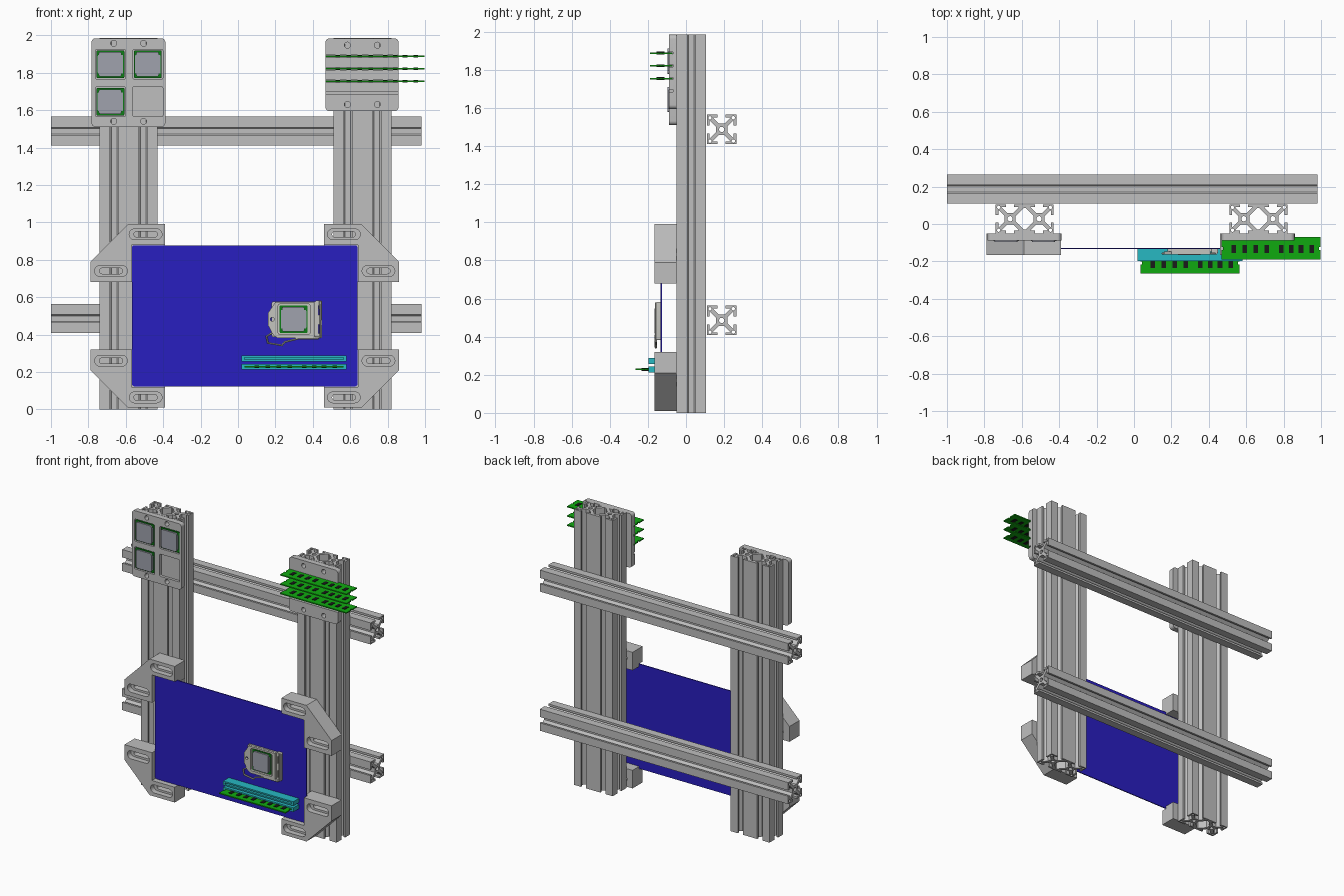
import bpy, bmesh, math
from mathutils import Matrix

cube = bpy.data.objects.get("Cube")
if cube:
    bpy.data.objects.remove(cube)


def material(name, rgb):
    m = bpy.data.materials.new(name)
    m.use_nodes = True
    m.diffuse_color = (*rgb, 1)
    m.node_tree.nodes["Principled BSDF"].inputs["Base Color"].default_value = (*rgb, 1)
    return m


GREY = material("aluminium grey", (0.52, 0.52, 0.52))
BLUE = material("board blue", (0.022, 0.013, 0.53))
GREEN = material("card green", (0.005, 0.4, 0.005))
DARK_GREEN = material("chip carrier green", (0.004, 0.2, 0.008))
TEAL = material("socket teal", (0.02, 0.48, 0.54))
LID = material("chip lid grey", (0.35, 0.36, 0.42))
STEEL = material("latch steel", (0.56, 0.56, 0.52))
BLACK = material("chip black", (0.01, 0.01, 0.01))

# Directions in which an outline can be extruded
AXES = {
    "front": Matrix(((1, 0, 0, 0), (0, 0, -1, 0), (0, 1, 0, 0), (0, 0, 0, 1))),
    "up": Matrix.Identity(4),
    "side": Matrix(((0, 0, 1, 0), (1, 0, 0, 0), (0, 1, 0, 0), (0, 0, 0, 1))),
}


def to_mesh(name, curve, mat, matrix):
    """Turn a curve into a clean mesh object."""
    tmp = bpy.data.objects.new(name + "_outline", curve)
    bpy.context.scene.collection.objects.link(tmp)
    dg = bpy.context.evaluated_depsgraph_get()
    me = bpy.data.meshes.new_from_object(tmp.evaluated_get(dg))
    bpy.data.objects.remove(tmp)
    me.transform(matrix)
    bm = bmesh.new()
    bm.from_mesh(me)
    bmesh.ops.remove_doubles(bm, verts=bm.verts, dist=0.00005)
    bmesh.ops.recalc_face_normals(bm, faces=bm.faces)
    bm.to_mesh(me)
    bm.free()
    me.shade_smooth()
    me.set_sharp_from_angle(angle=math.radians(30))
    me.materials.clear()
    me.materials.append(mat)
    me.name = name
    ob = bpy.data.objects.new(name, me)
    bpy.context.scene.collection.objects.link(ob)
    return ob


def slab(name, outlines, lo, hi, mat, axis="front"):
    """Extrude an outline with holes from lo to hi along the axis."""
    cu = bpy.data.curves.new(name, "CURVE")
    cu.dimensions, cu.fill_mode = "2D", "BOTH"
    cu.extrude = (hi - lo) / 2
    for pts in outlines:
        sp = cu.splines.new("POLY")
        sp.points.add(len(pts) - 1)
        for p, (a, b) in zip(sp.points, pts):
            p.co = (a, b, 0, 1)
        sp.use_cyclic_u = True
    mid = (lo + hi) / 2 * (-1 if axis == "front" else 1)
    return to_mesh(name, cu, mat, AXES[axis] @ Matrix.Translation((0, 0, mid)))


def rrect(cx, cy, w, h, r=0.0, n=6):
    """Rounded rectangle; a circle when r is half the size."""
    pts = []
    for k, (sx, sy) in enumerate(((1, 1), (-1, 1), (-1, -1), (1, -1))):
        x, y = cx + sx * (w / 2 - r), cy + sy * (h / 2 - r)
        steps = range(n + 1) if r else range(1)
        for i in steps:
            a = math.pi / 2 * (k + i / n)
            p = (x + r * math.cos(a), y + r * math.sin(a))
            if not pts or math.dist(p, pts[-1]) > 1e-5:
                pts.append(p)
    return pts[:-1] if math.dist(pts[0], pts[-1]) < 1e-5 else pts


def circle(x, y, r):
    return rrect(x, y, 2 * r, 2 * r, r)


# T-slot extrusion profile
H = 0.0775
SLOT = [(0.021, H), (0.021, 0.063), (0.045, 0.063), (0.045, 0.06), (0.015, 0.03)]
SLOT += [(-x, y) for x, y in reversed(SLOT)]


def turned(pts, quarter, dx):
    c, s = round(math.cos(quarter * math.pi / 2)), round(math.sin(quarter * math.pi / 2))
    return [(c * x - s * y + dx, s * x + c * y) for x, y in pts]


def extrusion_profile(cells):
    off = H * (cells - 1)
    centres = (-off, off) if cells == 2 else (0,)
    outer = []
    for q in range(4):
        if q % 2 == 0:
            for c in (reversed(centres) if q == 0 else centres):
                outer += turned(SLOT, q, c)
            end = -off - H if q == 0 else off + H
            outer.append((end, H if q == 0 else -H))
        else:
            outer += turned(SLOT, q, -off if q == 1 else off)
            outer.append((-off - H, -H) if q == 1 else (off + H, H))
    holes = [circle(c, 0, 0.014) for c in centres]
    for sx in (-1, 1):
        holes += [circle(sx * (off + 0.061), sy * 0.061, 0.009) for sy in (-1, 1)]
    if cells == 2:
        q = [(0.0475, 0.015), (0.005, 0.0575)]
        holes.append(q + [(-x, y) for x, y in q[::-1]] + [(-x, -y) for x, y in q]
                     + [(x, -y) for x, y in q[::-1]])
    return [outer] + holes


def moved(outlines, dx, dy):
    return [[(x + dx, y + dy) for x, y in o] for o in outlines]


for name, z in (("lower_rail", 0.485), ("upper_rail", 1.487)):
    slab(name, moved(extrusion_profile(1), 0.187, z), -1, 0.98, GREY, "side")
for name, x in (("right_post", -0.585), ("left_post", 0.665)):
    slab(name, moved(extrusion_profile(2), x, 0.028), 0, 1.985, GREY, "up")

# Main board and its four slotted corner brackets
MX, MZ = 0.036, 0.5
slab("main_board", [rrect(MX, MZ, 1.207, 0.754, 0.015)], -0.134, -0.127, BLUE)


def bracket(name, sx, sz):
    def place(pts):
        return [(MX + sx * u, MZ + sz * v) for u, v in pts]

    def outline(cu, cv):
        return place([(0.825, 0.18), (0.825, 0.29), (0.625, 0.49), (0.425, 0.49),
                      (0.425, cv), (cu, cv), (cu, 0.18)])
    centres = ((0.53, 0.436), (0.715, 0.24))
    wide = [place(rrect(u, v, 0.175, 0.058, 0.029)) for u, v in centres]
    narrow = [place(rrect(u, v, 0.125, 0.03, 0.015)) for u, v in centres]
    slab(name + "_face", [outline(0.606, 0.38)] + wide, -0.165, -0.126, GREY)
    slab(name + "_base", [outline(0.585, 0.36)] + narrow, -0.126, -0.05, GREY)


for vert, sz in (("lower", -1), ("upper", 1)):
    for side, sx in (("right", -1), ("left", 1)):
        bracket(f"{vert}_{side}_bracket", sx, sz)


# Processor: green carrier with a metal lid
def processor(name, x, z, back):
    rim = rrect(x, z, 0.148, 0.148, 0.006)
    slab(name + "_carrier", [rim], back - 0.012, back, DARK_GREEN)
    slab(name + "_lid", [rrect(x - 0.002, z, 0.122, 0.132, 0.012)], back - 0.024, back - 0.012, LID)
    slab(name + "_lid_flange", [rrect(x, z, 0.136, 0.1, 0.006)], back - 0.018, back - 0.012, LID)


# Processor tray with four pockets, one of them empty
tray = rrect(-0.586, 1.747, 0.395, 0.474, 0.022)
bolts = [circle(x, z, 0.016) for x in (-0.665, -0.505) for z in (1.54, 1.957)]
pockets = [(x, z) for x in (-0.682, -0.482) for z in (1.645, 1.845)]
slab("tray_base", [tray] + bolts, -0.07, -0.05, GREY)
slab("tray_face", [tray] + bolts + [rrect(x, z, 0.16, 0.16, 0.008) for x, z in pockets],
     -0.089, -0.07, GREY)
for i, (x, z) in enumerate(p for p in pockets if p != (-0.482, 1.645)):
    processor(f"tray_processor_{i + 1}", x, z, -0.073)

# Memory card holder: back plate and bars with narrow slots between
SLOTS = (1.69, 1.754, 1.821, 1.888)
plate = rrect(0.663, 1.789, 0.39, 0.39, 0.022)
bolts = [(x, z) for x in (0.585, 0.745) for z in (1.63, 1.947)]
slab("holder_base", [plate] + [circle(x, z, 0.016) for x, z in bolts], -0.068, -0.05, GREY)
levels = [1.594] + [z + d for z in SLOTS for d in (-0.006, 0.006)] + [1.984]
for i, (lo, hi) in enumerate(zip(levels[::2], levels[1::2])):
    bar = [(x, min(max(z, lo), hi)) for x, z in plate]
    holes = [circle(x, z, 0.016) for x, z in bolts if lo < z < hi]
    slab(f"holder_bar_{i + 1}", [bar] + holes, -0.089, -0.068, GREY)


# Memory card lying flat, with chips on both faces
def memory_card(name, x, y, z, depth):
    w, d, n = 0.264, depth / 2, 0.008
    right = [(w, -d), (w, -n), (w - n, -n), (w - n, n), (w, n), (w, d)]
    key = [(0.03, d), (0.03, d - 0.015), (0.022, d - 0.015), (0.022, d)]
    left = [(-a, b) for a, b in reversed(right)]
    slab(name, moved([right + key + left], x, y), z - 0.004, z + 0.004, GREEN, "up")
    for i, u in enumerate((-0.2, -0.141, -0.082, -0.023, 0.054, 0.107, 0.16, 0.217)):
        slab(f"{name}_chip_{i + 1}", [rrect(x + u, y - 0.004, 0.025, 0.043)],
             z - 0.007, z + 0.007, BLACK, "up")


for i, z in enumerate(SLOTS[1:]):
    memory_card(f"spare_card_{i + 1}", 0.733, -0.13, z, 0.12)
memory_card("fitted_card", 0.3, -0.209, 0.228, 0.112)

# Memory sockets on the board
for name, z in (("lower_memory_socket", 0.228), ("upper_memory_socket", 0.272)):
    slab(name, [rrect(0.3, z, 0.56, 0.03), rrect(0.3, z, 0.528, 0.01)], -0.198, -0.145, TEAL)
    slab(name + "_floor", [rrect(0.3, z, 0.56, 0.03)], -0.145, -0.134, TEAL)

# Processor socket: base, latch frame, tab, hinge and bent lever
slab("socket_base", [rrect(0.305, 0.482, 0.25, 0.19, 0.01)], -0.147, -0.134, STEEL)
frame = [(0.16, 0.45), (0.19, 0.395), (0.21, 0.382), (0.41, 0.382), (0.41, 0.575),
         (0.2, 0.575), (0.19, 0.56), (0.16, 0.515)]
slab("latch_frame", [frame, rrect(0.3, 0.482, 0.17, 0.162, 0.01), circle(0.183, 0.482, 0.01)],
     -0.163, -0.147, STEEL)
processor("fitted_processor", 0.297, 0.482, -0.142)
slab("hinge_plate", [rrect(0.432, 0.482, 0.036, 0.2, 0.006), rrect(0.432, 0.53, 0.014, 0.05),
                     rrect(0.432, 0.43, 0.014, 0.05)], -0.155, -0.134, STEEL)


def wire(name, pts, y):
    cu = bpy.data.curves.new(name, "CURVE")
    cu.dimensions, cu.bevel_depth, cu.bevel_resolution = "3D", 0.006, 1
    cu.use_fill_caps = True
    sp = cu.splines.new("POLY")
    sp.points.add(len(pts) - 1)
    for p, (x, z) in zip(sp.points, pts):
        p.co = (x, y, z, 1)
    to_mesh(name, cu, STEEL, Matrix.Identity(4))


wire("hinge_wire", [(0.44, 0.58), (0.44, 0.385), (0.41, 0.385)], -0.158)
wire("latch_lever", [(0.43, 0.378), (0.32, 0.378), (0.25, 0.36), (0.235, 0.342),
                     (0.16, 0.355), (0.152, 0.39), (0.185, 0.41)], -0.158)
